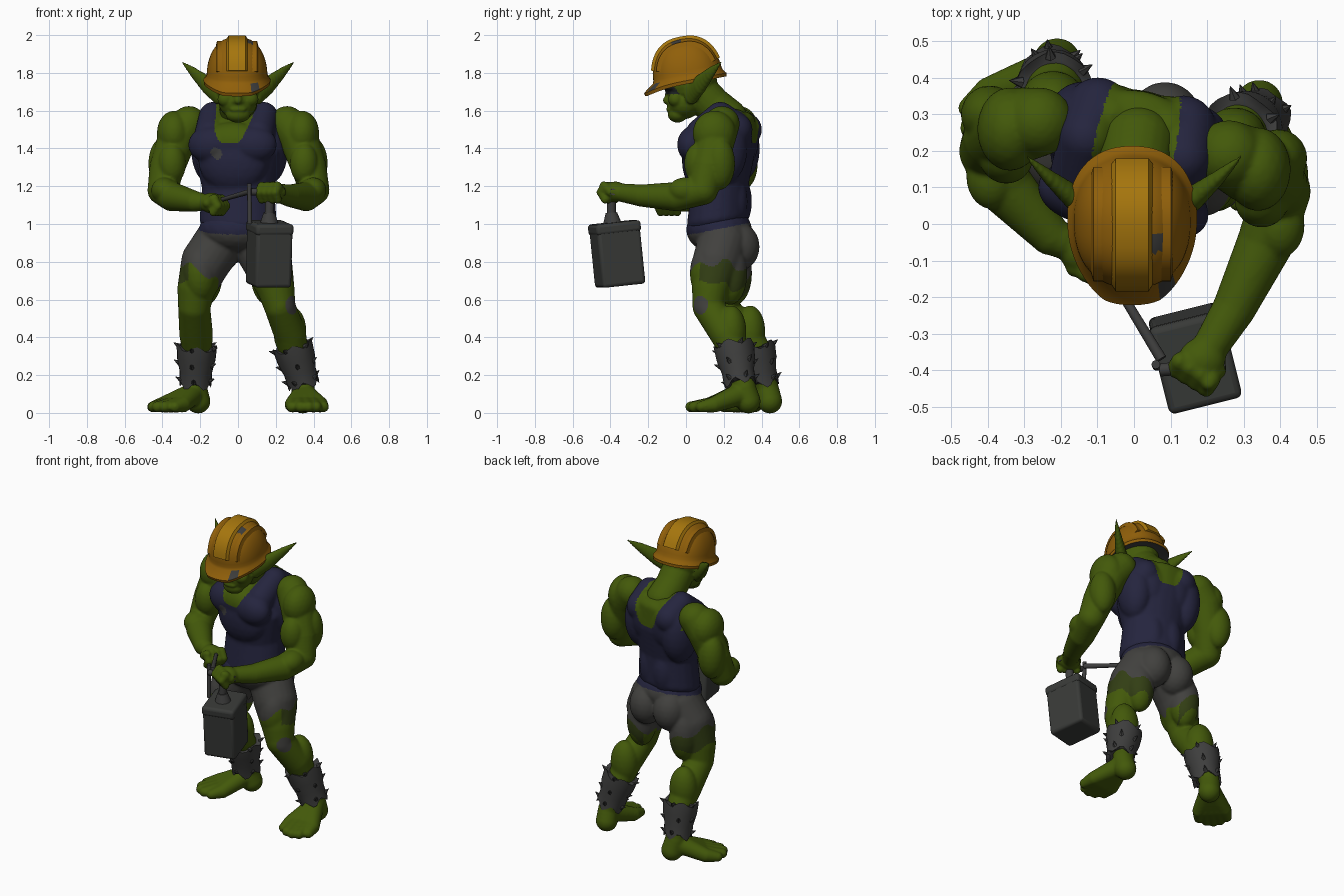
import bpy, bmesh, math, random
from mathutils import Vector as V, Matrix as M

random.seed(4)
if "Cube" in bpy.data.objects:
    bpy.data.objects.remove(bpy.data.objects["Cube"])


def material(name, r, g, b):
    m = bpy.data.materials.new(name)
    m.use_nodes = True
    m.diffuse_color = (r, g, b, 1)
    bsdf = m.node_tree.nodes["Principled BSDF"]
    bsdf.inputs["Base Color"].default_value = (r, g, b, 1)
    bsdf.inputs["Roughness"].default_value = 0.8
    return m


SKIN = material("green_skin", .056, .1, .003)
SHADE = material("dark_green_skin", .032, .048, .007)
NAVY = material("navy_cloth", .018, .018, .048)
SHORTS = material("grey_cloth", .053, .052, .048)
LEATHER = material("grey_leather", .048, .048, .047)
METAL = material("dark_metal", .04, .042, .039)
ORANGE = material("helmet_orange", .28, .115, .003)
YELLOW = material("helmet_yellow", .38, .18, .004)
DARK = material("dark_eye", .012, .016, .016)


def finish(bm, name, mats, rule=None, voxel=0, soften=4, bevel=0):
    """Make an object; voxel fuses overlapping volumes, rule picks a material index."""
    bmesh.ops.recalc_face_normals(bm, faces=bm.faces)
    me = bpy.data.meshes.new(name)
    bm.to_mesh(me)
    bm.free()
    ob = bpy.data.objects.new(name, me)
    bpy.context.collection.objects.link(ob)
    if voxel:
        mod = ob.modifiers.new("fuse", "REMESH")
        mod.mode, mod.voxel_size = "VOXEL", voxel
        mod = ob.modifiers.new("soften", "SMOOTH")
        mod.factor, mod.iterations = .5, soften
        dg = bpy.context.evaluated_depsgraph_get()
        me = bpy.data.meshes.new_from_object(ob.evaluated_get(dg))
        ob.modifiers.clear()
        ob.data = me
        me.name = name
    me.materials.clear()
    for m in mats:
        me.materials.append(m)
    if rule:
        for p in me.polygons:
            p.material_index = rule(p.center)
    me.shade_smooth()
    if not voxel:
        me.set_sharp_from_angle(angle=math.radians(35))
    if bevel:
        mod = ob.modifiers.new("round", "BEVEL")
        mod.width, mod.segments = bevel, 3
    return ob


def blob(bm, c, r, rot=M()):
    mat = M.Translation(c) @ rot @ M.Diagonal((*r, 1))
    bmesh.ops.create_icosphere(bm, subdivisions=3, radius=1, matrix=mat)


def limb(bm, pts, scale=(1, 1, 1), rot=M()):
    """Swept chain of spheres through (x, y, z, radius) points."""
    for a, b in zip(pts, pts[1:]):
        a, b = V(a), V(b)
        n = max(2, int((b - a).length / .02))
        for i in range(n + 1):
            p = a.lerp(b, i / n)
            blob(bm, p.xyz, [p.w * s for s in scale], rot)


def loft(bm, rings):
    rows = [[bm.verts.new(p) for p in ring] for ring in rings]
    for a, b in zip(rows, rows[1:]):
        for i in range(len(a)):
            j = (i + 1) % len(a)
            bm.faces.new((a[i], a[j], b[j], b[i]))
    bm.faces.new(rows[0])
    bm.faces.new(rows[-1])


def rod(bm, a, b, r1, r2, sides=12):
    a, b = V(a), V(b)
    mat = M.Translation((a + b) / 2) @ (b - a).to_track_quat("Z", "Y").to_matrix().to_4x4()
    bmesh.ops.create_cone(bm, cap_ends=True, segments=sides, radius1=r1, radius2=r2,
                          depth=(b - a).length, matrix=mat)


def power(v, e):
    return math.copysign(abs(v) ** e, v)


# Torso with tank top, turned slightly at the shoulders
YAW = M.Rotation(math.radians(-12), 4, "Z")
PIVOT = V((0, .2, 0))


def turned(x, y, z):
    return PIVOT + YAW @ (V((x, y, z)) - PIVOT)


bm = bmesh.new()
spine = [(0, .17, 1.03, .208), (0, .18, 1.2, .195), (0, .185, 1.38, .235), (0, .21, 1.52, .2)]
limb(bm, spine, (1, .8, .4), YAW @ M.Rotation(math.radians(12), 4, "X"))
blob(bm, turned(0, .085, 1.34), (.19, .105, .18), YAW)
blob(bm, turned(0, .07, 1.43), (.17, .09, .11), YAW)
for s in (-1, 1):
    blob(bm, turned(s * .11, .06, 1.42), (.13, .085, .1), YAW)
    blob(bm, turned(s * .16, .24, 1.4), (.1, .12, .19), YAW)
    blob(bm, turned(s * .08, .285, 1.45), (.1, .085, .16), YAW)
    limb(bm, [(*turned(s * .12, .29, 1.5), .09), (*turned(s * .135, .21, 1.57), .078),
              (*turned(s * .13, .11, 1.48), .085)])
    blob(bm, turned(s * .055, .25, 1.12), (.08, .09, .16), YAW)


def shirt_rule(c):
    p = YAW.inverted() @ (c - PIVOT)
    if (c - V((-.12, -.02, 1.37))).length < .04:
        return 2
    neck = c.z > 1.425 + .17 * (abs(p.x) / .105) ** 4
    armhole = c.z > 1.46 and abs(p.x) > .235
    return 1 if neck or armhole else 0


finish(bm, "torso_with_tank_top", [NAVY, SKIN, LEATHER], shirt_rule, .008, 14)

# Arms
ARMS = {
    "left": [(.26, .19, 1.53, .095), (.32, .16, 1.46, .105), (.375, .12, 1.3, .094),
             (.405, .09, 1.18, .08), (.36, -.05, 1.145, .078), (.275, -.23, 1.15, .06),
             (.21, -.335, 1.165, .05)],
    "right": [(-.26, .28, 1.53, .095), (-.32, .27, 1.46, .105), (-.375, .24, 1.3, .094),
              (-.4, .2, 1.18, .08), (-.35, .1, 1.145, .078), (-.23, -.03, 1.12, .056),
              (-.18, -.055, 1.115, .045)]}
for side, pts in ARMS.items():
    s = 1 if side == "left" else -1
    bm = bmesh.new()
    limb(bm, pts)
    sh, up, el, fore, wr = (V(pts[i][:3]) for i in (1, 2, 3, 4, 6))
    blob(bm, sh + V((s * .02, -.01, .02)), (.09, .115, .12))
    blob(bm, up + V((-s * .025, -.055, .02)), (.075, .075, .11))
    blob(bm, up + V((s * .02, .06, .02)), (.08, .08, .14))
    blob(bm, el.lerp(fore, .6) + V((s * .02, -.01, .02)), (.07, .09, .068))
    f = (wr - V(pts[5][:3])).normalized()
    across = f.cross(V((0, 0, 1))).normalized()
    palm = wr + f * .045
    blob(bm, palm, (.066, .062, .055))
    for i in range(4):
        k = palm + f * .035 + across * ((i - 1.5) * .033)
        limb(bm, [(*(k + V((0, 0, .024))), .026), (*(k + f * .025 - V((0, 0, .01))), .025),
                  (*(k - V((0, 0, .045))), .023)])
    limb(bm, [(*(palm - across * s * .05), .026),
              (*(palm + f * .045 - across * s * .05 + V((0, 0, .03))), .021)])
    finish(bm, side + "_arm", [SKIN], None, .0075, 6)

# Pelvis, legs and feet; the tank top hem overlaps the hips, higher at the back
LEGS = {
    "left": [(.1, .195, .9, .135), (.155, .165, .8, .132), (.2, .13, .66, .1), (.222, .118, .56, .083),
             (.275, .21, .42, .086), (.3, .27, .3, .076), (.345, .31, .13, .06)],
    "right": [(-.1, .2, .9, .135), (-.17, .19, .8, .132), (-.22, .18, .66, .102), (-.232, .19, .56, .086),
              (-.222, .31, .42, .09), (-.215, .39, .3, .076), (-.225, .43, .13, .06)]}
TOES = {"left": V((.1, -.99, 0)), "right": V((-.7, -.71, 0))}
bm = bmesh.new()
blob(bm, (0, .175, .97), (.208, .175, .13))
for side, pts in LEGS.items():
    s = 1 if side == "left" else -1
    limb(bm, pts)
    blob(bm, (s * .085, .275, .88), (.105, .115, .13))
    thigh, knee, calf = (V(pts[i][:3]) for i in (1, 3, 4))
    blob(bm, thigh + V((s * .03, -.04, -.06)), (.095, .105, .16))
    blob(bm, thigh + V((0, .07, -.06)), (.09, .09, .17))
    blob(bm, knee + V((0, -.035, .01)), (.06, .05, .065))
    blob(bm, calf + V((0, .03, .01)), (.088, .08, .14))
    ankle, d = V(pts[6][:3]), TOES[side]
    across = V((-d.y, d.x, 0))
    limb(bm, [(*ankle, .062), (*(V((ankle.x, ankle.y, .062)) - d * .02), .066)])
    for i in range(-2, 3):
        ball = ankle + d * .17 + across * i * .037
        toe = ankle + d * (.288 - .012 * i * i) + across * i * .042
        limb(bm, [(*(ankle + d * .02 - V((0, 0, .03))), .06), (ball.x, ball.y, .044, .043),
                  (toe.x, toe.y, .032, .03)])


def shorts_rule(c):
    if c.z > .945 + .2 * max(0, c.y - .03):
        return 3
    ang = math.atan2(c.y - .18, abs(c.x) - .17)
    hem = .735 + .02 * math.sin(ang * 5) + .065 * math.cos(ang)
    if c.z > hem or (c - V((.29, .07, .57))).length < .05:
        return 1
    band = math.cos(ang) > -.5 and math.sin(ang) > -.75
    return 2 if band and c.z > hem - .11 - .02 * math.sin(ang * 3) else 0


finish(bm, "legs_with_shorts", [SKIN, SHORTS, SHADE, NAVY], shorts_rule, .0075, 10)

# Spiked shin guards with ragged edges
for side, pts in LEGS.items():
    top = V(pts[4][:3]).lerp(V(pts[5][:3]), .55) + V((0, .01, 0))
    low = V(pts[6][:3]) + V((0, -.025, .03))
    axis = (top - low).normalized()
    u = axis.cross(V((0, 1, 0))).normalized()
    w = axis.cross(u)
    rings = []
    for t, r, jag in ((0, .062, 0), (-.04, .085, .02), (.3, .086, 0), (.65, .102, 0),
                      (1, .107, .016), (.97, .085, .008)):
        ring = []
        for i in range(24):
            a = math.tau * i / 24
            c = low.lerp(top, t) + axis * jag * math.sin(a * 5)
            ring.append(c + (u * math.cos(a) + w * math.sin(a)) * r)
        rings.append(ring)
    bm = bmesh.new()
    loft(bm, rings)
    for k in range(15):
        a = math.tau * k / 5 + random.uniform(-.3, .3)
        t = (.08, .5, .95)[k // 5]
        out = u * math.cos(a) + w * math.sin(a)
        base = low.lerp(top, t) + out * (.075 + .02 * t)
        rod(bm, base, base + out * .034 + axis * .018, .016, .001, 6)
    finish(bm, side + "_shin_guard", [LEATHER])

# Head, neck and pointed ears
bm = bmesh.new()
limb(bm, [(.01, .22, 1.56, .105), (0, .14, 1.63, .1), (0, .05, 1.72, .105)])
blob(bm, (0, .02, 1.76), (.128, .145, .14))
blob(bm, (0, -.01, 1.645), (.103, .092, .09))
blob(bm, (0, -.045, 1.58), (.066, .052, .044))
blob(bm, (0, -.085, 1.607), (.045, .02, .016))
limb(bm, [(0, -.085, 1.71, .018), (0, -.1, 1.655, .023)])
for s in (-1, 1):
    blob(bm, (s * .05, -.085, 1.725), (.055, .035, .02))
    blob(bm, (s * .065, -.055, 1.66), (.044, .04, .04))
    blob(bm, (s * .02, -.09, 1.648), (.016, .016, .013))
    limb(bm, [(s * .11, .03, 1.69, .05), (s * .17, .075, 1.74, .046),
              (s * .23, .125, 1.795, .03), (s * .293, .183, 1.853, .008)], (.55, .8, 1.15))


def face_rule(c):
    return 1 if c.y < -.03 and 1.687 < c.z < 1.725 and abs(c.x) < .1 else 0


finish(bm, "head_with_ears", [SKIN, DARK], face_rule, .0065)

# Hard hat: squarish dome, brim with a broad front peak, low raised ribs, scuffs
HAT = M.Translation((-.005, .01, 1.783)) @ M.Rotation(math.radians(11), 4, "X")


def hat_ring(r, z):
    ring = []
    for i in range(64):
        a = math.tau * i / 64
        x, y = .166 * r * power(math.cos(a), .88), .19 * r * power(math.sin(a), .88)
        peak = min(1, 1.25 * max(0, -math.sin(a)) ** 3) if r > 1.02 else 0
        ring.append(HAT @ V((x, y - .042 * peak, z - .022 * peak)))
    return ring


arc = [math.radians(3 + i * 5.7) for i in range(16)]
bm = bmesh.new()
loft(bm, [hat_ring(.9, -.03), hat_ring(1.05, -.04), hat_ring(1.07, -.022), hat_ring(1.0, -.005)]
     + [hat_ring(.97 * math.cos(t) ** .8, .205 * math.sin(t)) for t in arc])
hat = finish(bm, "hard_hat", [ORANGE, LEATHER])
SCUFFS = (V((.1, -.18, 1.74)), V((.065, -.05, 1.96)))
for p in hat.data.polygons:
    scuffed = any((p.center - s).length < .03 for s in SCUFFS)
    p.material_index = 1 if p.normal.z < -.7 or scuffed else 0

for name, x, half, k, colour in (("centre_rib", 0, .05, 1, YELLOW), ("left_rib", .09, .018, .86, ORANGE),
                                 ("right_rib", -.09, .018, .86, ORANGE)):
    rings = []
    for i in range(21):
        t = math.radians(18 + i * 7.2)
        y, z = -.186 * k * power(math.cos(t), .8), .205 * k * math.sin(t)
        rings.append([HAT @ V((x + half * sx, y * f, z * f))
                      for sx, f in ((-1.25, .9), (-.9, 1.04), (.9, 1.04), (1.25, .9))])
    bm = bmesh.new()
    loft(bm, rings)
    finish(bm, name, [colour])

# Plunger box with lid, neck, grip, side lever and pull rod
BOX = (M.Translation((.165, -.365, .845)) @ M.Rotation(math.radians(14), 4, "Z")
       @ M.Rotation(math.radians(6), 4, "X"))
for name, z, size in (("box_body", -.01, (.198, .235, .325)), ("box_lid", .135, (.206, .245, .06))):
    bm = bmesh.new()
    bmesh.ops.create_cube(bm, size=1, matrix=BOX @ M.Translation((0, 0, z)) @ M.Diagonal((*size, 1)))
    finish(bm, name, [METAL], bevel=.018)
bm = bmesh.new()
rod(bm, (.165, -.39, 1.0), (.165, -.395, 1.06), .05, .03)
rod(bm, (.165, -.395, 1.05), (.17, -.395, 1.15), .024, .024)
rod(bm, (.07, -.4, 1.17), (.25, -.385, 1.17), .018, .018)
rod(bm, (.062, -.39, 1.0), (.06, -.385, 1.215), .012, .012)
rod(bm, (-.15, .0, 1.11), (.075, -.37, 1.175), .01, .015)
finish(bm, "plunger_and_pull_rod", [LEATHER])
